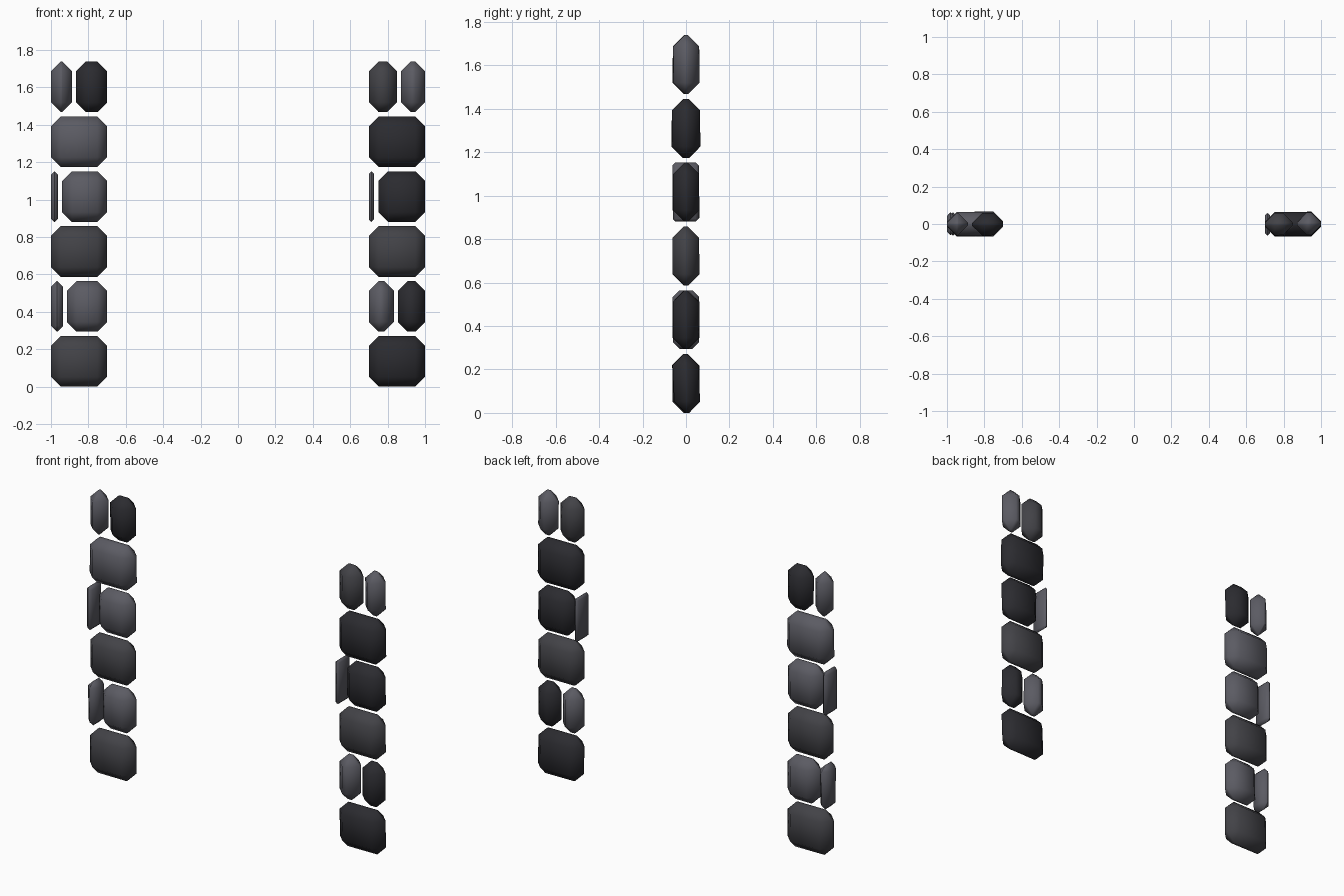
import bpy, bmesh, random

if "Cube" in bpy.data.objects:
    bpy.data.objects.remove(bpy.data.objects["Cube"])

random.seed(4)


def material(name, rgb):
    m = bpy.data.materials.new(name)
    m.diffuse_color = (*rgb, 1)
    m.use_nodes = True
    m.node_tree.nodes["Principled BSDF"].inputs["Base Color"].default_value = m.diffuse_color
    return m


TONES = {
    "light": material("light_stone", (0.105, 0.105, 0.125)),
    "mid": material("mid_stone", (0.055, 0.055, 0.063)),
    "dark": material("dark_stone", (0.024, 0.024, 0.029)),
}


def stone(name, x0, x1, z0, z1, tone, half=0.06, tilt=0.0):
    """Chamfered block with slightly uneven depth."""
    bm = bmesh.new()
    bmesh.ops.create_cube(bm, size=1)
    for v in bm.verts:
        side, up = v.co.y * 2, v.co.z
        v.co.x = (x0 + x1) / 2 + v.co.x * (x1 - x0)
        v.co.y = side * half - tilt * up + random.uniform(-0.003, 0.003)
        v.co.z = (z0 + z1) / 2 + up * (z1 - z0)
    bmesh.ops.bevel(bm, geom=bm.edges[:], affect='EDGES', segments=1,
                    offset=min(0.052, (x1 - x0) * 0.48), profile=0.5,
                    clamp_overlap=True)
    bmesh.ops.recalc_face_normals(bm, faces=bm.faces[:])
    for f in bm.faces:
        f.smooth = True
    me = bpy.data.meshes.new(name)
    bm.to_mesh(me)
    bm.free()
    me.materials.append(TONES[tone])
    bpy.context.collection.objects.link(bpy.data.objects.new(name, me))


# Pillars, bottom row first: (x start, x end, tone) for each stone in a row
PILLARS = {
    "left": [
        [(-1, -0.70, "mid")],
        [(-1, -0.935, "light"), (-0.915, -0.70, "light")],
        [(-1, -0.70, "mid")],
        [(-1, -0.963, "light"), (-0.94, -0.70, "light")],
        [(-1, -0.70, "light")],
        [(-1, -0.888, "light"), (-0.865, -0.70, "dark")],
    ],
    "right": [
        [(0.70, 1, "dark")],
        [(0.70, 0.833, "light"), (0.855, 1, "dark")],
        [(0.70, 1, "mid")],
        [(0.70, 0.726, "light"), (0.75, 1, "dark")],
        [(0.70, 1, "dark")],
        [(0.70, 0.85, "mid"), (0.872, 1, "light")],
    ],
}
PITCH, HEIGHT = 0.2935, 0.271

for side, rows in PILLARS.items():
    for r, row in enumerate(rows):
        for i, (x0, x1, tone) in enumerate(row):
            stone(f"{side}_pillar_stone_{r + 1}_{i + 1}", x0, x1,
                  r * PITCH, r * PITCH + HEIGHT, tone,
                  half=0.065 if r == 4 else 0.06,
                  tilt=0.012 if side == "right" and r == 0 else 0.0)
